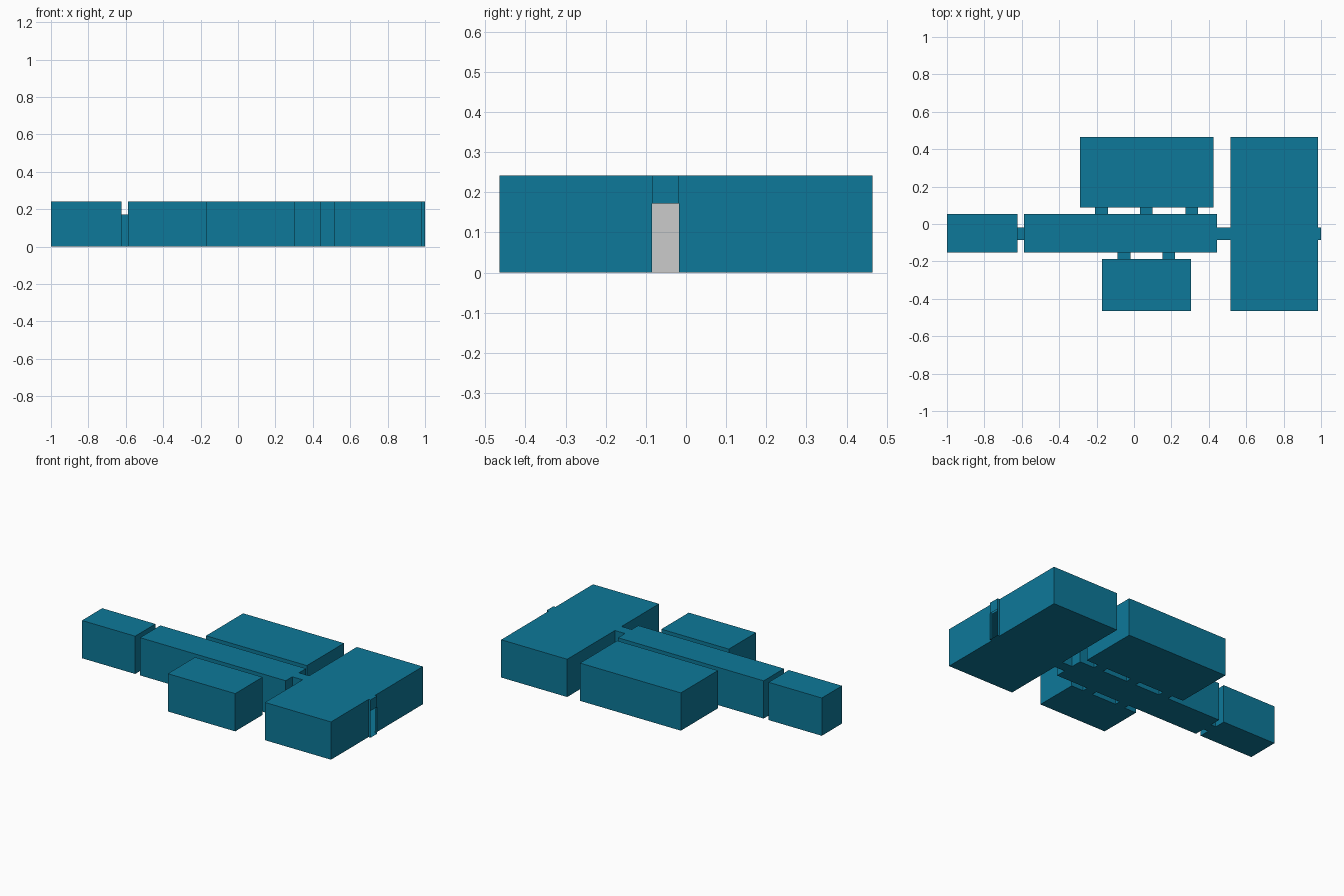
import bpy, bmesh
from mathutils import Vector

if "Cube" in bpy.data.objects:
    bpy.data.objects.remove(bpy.data.objects["Cube"])

H = 0.242      # room height
D = 0.172      # doorway height
DY = (-0.085, -0.018)   # doorway span shared along the main axis

teal = bpy.data.materials.new("teal")
teal.diffuse_color = (0.004, 0.19, 0.32, 1)
teal.use_nodes = True
teal.node_tree.nodes["Principled BSDF"].inputs["Base Color"].default_value = teal.diffuse_color


def shell(name, x, y, h=H, doors=None, open_sides=""):
    """Hollow room; doors = {side: [(from, to), ...]}, sides W E S N."""
    doors = doors or {}
    bm = bmesh.new()
    centre = Vector((sum(x) / 2, sum(y) / 2, h / 2))

    def face(pts):
        f = bm.faces.new([bm.verts.new(p) for p in pts])
        f.normal_update()
        if f.normal.dot(f.calc_center_median() - centre) < 0:
            f.normal_flip()

    # floor and ceiling
    for z in (0, h):
        face([(x[0], y[0], z), (x[1], y[0], z), (x[1], y[1], z), (x[0], y[1], z)])

    # walls, with lintels above the doorways
    for side, fixed, span in (("W", x[0], y), ("E", x[1], y), ("S", y[0], x), ("N", y[1], x)):
        if side in open_sides:
            continue

        def panel(a, b, z0, z1):
            if b - a < 1e-5 or z1 - z0 < 1e-5:
                return
            corners = [(a, z0), (b, z0), (b, z1), (a, z1)]
            face([(fixed, t, z) if side in "WE" else (t, fixed, z) for t, z in corners])

        at = span[0]
        for a, b in doors.get(side, []):
            panel(at, a, 0, h)
            panel(a, b, D, h)
            at = b
        panel(at, span[1], 0, h)

    bmesh.ops.remove_doubles(bm, verts=bm.verts, dist=1e-5)
    me = bpy.data.meshes.new(name)
    bm.to_mesh(me)
    bm.free()
    me.materials.append(teal)
    ob = bpy.data.objects.new(name, me)
    bpy.context.collection.objects.link(ob)
    return ob


north_doors = [(-0.208, -0.140), (0.033, 0.100), (0.275, 0.342)]
south_doors = [(-0.087, -0.020), (0.153, 0.220)]

# main axis: end room, corridor, large hall
shell("end_room", (-1.0, -0.623), (-0.152, 0.053), doors={"E": [DY]})
shell("corridor", (-0.588, 0.445), (-0.152, 0.053),
      doors={"W": [DY], "E": [DY], "N": north_doors, "S": south_doors})
shell("large_hall", (0.517, 0.985), (-0.465, 0.465), doors={"W": [DY], "E": [DY]})

# passages on the main axis
shell("end_passage", (-0.623, -0.588), DY, D, open_sides="WE")
shell("hall_passage", (0.445, 0.517), DY, H, open_sides="WE")
shell("entrance", (0.985, 1.0), DY, H, doors={"E": [DY]}, open_sides="W")

# side rooms with their short passages
bx = [-0.289 + i * 0.2383 for i in range(4)]
for i, d in enumerate(north_doors):
    shell(f"back_room_{i + 1}", (bx[i], bx[i + 1]), (0.089, 0.465), doors={"S": [d]})
    shell(f"back_passage_{i + 1}", d, (0.053, 0.089), D, open_sides="SN")
fx = [-0.172, 0.067, 0.306]
for i, d in enumerate(south_doors):
    shell(f"front_room_{i + 1}", (fx[i], fx[i + 1]), (-0.465, -0.188), doors={"N": [d]})
    shell(f"front_passage_{i + 1}", d, (-0.188, -0.152), D, open_sides="SN")

# grey door panel seen through the entrance
me = bpy.data.meshes.new("inner_door")
me.from_pydata([(0.5, DY[0], 0), (0.5, DY[1], 0), (0.5, DY[1], D), (0.5, DY[0], D)], [], [(0, 1, 2, 3)])
bpy.context.collection.objects.link(bpy.data.objects.new("inner_door", me))
